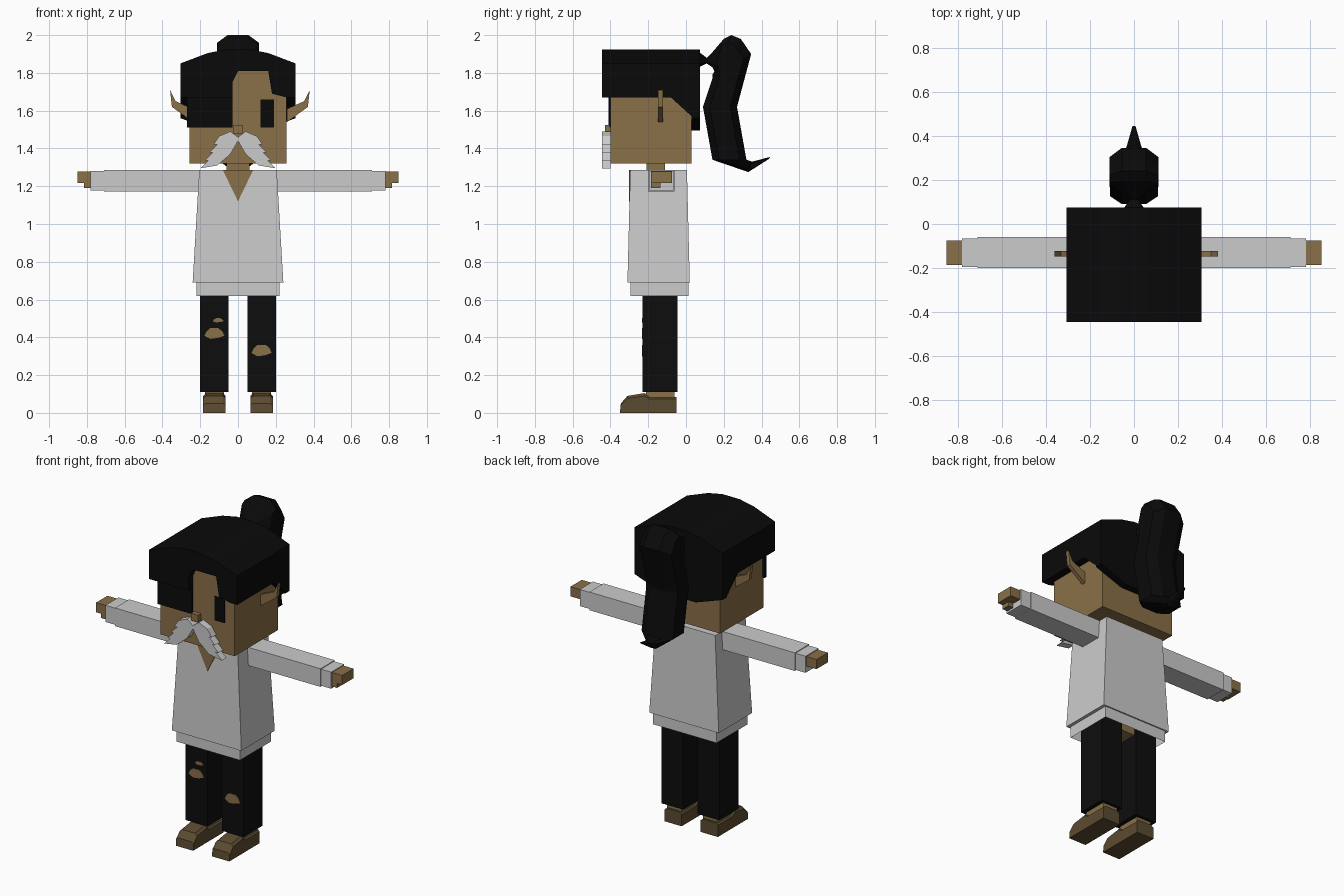
import bpy, bmesh
from math import sin, cos, tau
from mathutils import Vector

cube = bpy.data.objects.get("Cube")
if cube:
    bpy.data.objects.remove(cube)


def material(name, red, green, blue):
    mat = bpy.data.materials.new(name)
    mat.use_nodes = True
    mat.diffuse_color = (red, green, blue, 1)
    shader = next(node for node in mat.node_tree.nodes if node.type == 'BSDF_PRINCIPLED')
    shader.inputs["Base Color"].default_value = mat.diffuse_color
    shader.inputs["Roughness"].default_value = .9
    return mat


skin = material("skin brown", .255, .16, .065)
cloth = material("cloth light grey", .6, .6, .6)
black = material("hair black", .003, .003, .003)
denim = material("trouser black", .004, .004, .004)
leather = material("shoe dark brown", .105, .07, .03)


def loft(name, mat, rings, open_bottom=False):
    bm = bmesh.new()
    rows = [[bm.verts.new(point) for point in ring] for ring in rings]
    for lower, upper in zip(rows, rows[1:]):
        for i in range(len(lower)):
            bm.faces.new((lower[i - 1], lower[i], upper[i], upper[i - 1]))
    bm.faces.new(rows[-1])
    if not open_bottom:
        bm.faces.new(rows[0])
    bmesh.ops.recalc_face_normals(bm, faces=bm.faces)
    mesh = bpy.data.meshes.new(name)
    bm.to_mesh(mesh)
    bm.free()
    mesh.materials.append(mat)
    bpy.context.collection.objects.link(bpy.data.objects.new(name, mesh))


def rectangle(xs, ys, z):
    (left, right), (front, back) = xs, ys
    return [(left, front, z), (right, front, z), (right, back, z), (left, back, z)]


def box(name, mat, xs, ys, zs, open_bottom=False):
    loft(name, mat, [rectangle(xs, ys, z) for z in zs], open_bottom)


def front_prism(name, mat, outline, ys):
    loft(name, mat, [[(x, y, z) for x, z in outline] for y in ys])


def side_prism(name, mat, outline, xs):
    loft(name, mat, [[(x, y, z) for y, z in outline] for x in xs])


def around(centre, half):
    return centre - half, centre + half


def mirrored(half_outline):
    return half_outline + [(-x, z) for x, z in reversed(half_outline)]


sides = {"left": 1, "right": -1}

# Main levels of the head and hair
face_y, nape_y = -.4, .03
hair_front, hair_back = -.445, .075
hair_side, head_side = .305, .257
fringe_z, parting_z, crown_z = 1.67, 1.81, 1.85

# Head and face
box("head", skin, around(0, head_side), (face_y, nape_y), (1.32, parting_z))
box("neck", skin, around(0, .06), around(-.16, .05), (1.2, 1.33))
box("left_eye", black, around(.155, .035), around(face_y, .005), (1.51, 1.66))
box("nose", skin, around(0, .025), (-.43, face_y), (1.48, 1.525))

# Moustache outline: stepped outer edge, plain inner edge
moustache = [(0, 1.46), (.04, 1.49), (.1, 1.465)]
upper, tip = Vector((.13, 1.42)), Vector((.2, 1.295))
notch = Vector((-.02, 0))
for step in range(4):
    tooth = upper.lerp(tip, step / 3)
    moustache.append(tuple(tooth))
    if step < 3:
        moustache.append(tuple(tooth + notch))
moustache += [(.11, 1.31), (.04, 1.37), (0, 1.44)]
ear = [(.25, 1.54), (.36, 1.62), (.37, 1.71), (.34, 1.65), (.25, 1.61)]

for side, sign in sides.items():
    front_prism(side + "_moustache", cloth, [(sign * x, z) for x, z in moustache],
                (hair_front, face_y))
    front_prism(side + "_ear", skin, [(sign * x + .01, z) for x, z in ear],
                around(-.135, .012))

# Hair cap with an off-centre parting
front_prism("hair_crown", black,
            mirrored([(hair_side, parting_z), (hair_side, crown_z), (.16, 1.905), (.06, 1.925)]),
            (hair_front, hair_back))
front_prism("hair_front_right", black,
            [(-hair_side, fringe_z), (-.03, fringe_z), (-.03, 1.75), (0, parting_z),
             (-hair_side, parting_z)], (hair_front, face_y))
front_prism("hair_front_left", black,
            [(.16, parting_z), (.18, 1.69), (head_side, fringe_z), (hair_side, fringe_z),
             (hair_side, parting_z)], (hair_front, face_y))
front_prism("hair_back", black,
            mirrored([(hair_side, parting_z), (hair_side, 1.56), (.12, 1.495)]),
            (nape_y, hair_back))
for side, sign in sides.items():
    side_prism(side + "_hair_side", black,
               [(face_y, parting_z), (face_y, fringe_z), (-.08, fringe_z),
                (nape_y, 1.57), (nape_y, parting_z)],
               (sign * head_side, sign * hair_side))
box("fringe", black, (-.27, -.03), around(face_y, .01), (1.51, 1.7))

# Ponytail: matching points on its inner and outer edges, width follows depth
inner_edge = [(.07, 1.83), (.11, 1.85), (.14, 1.83), (.15, 1.81), (.15, 1.8),
              (.14, 1.79), (.14, 1.77), (.09, 1.62), (.14, 1.34), (.33, 1.275), (.44, 1.345)]
outer_edge = [(.07, 1.91), (.11, 1.88), (.14, 1.91), (.2, 1.98), (.24, 2),
              (.29, 1.98), (.345, 1.9), (.27, 1.62), (.32, 1.34), (.35, 1.33), (.445, 1.355)]
half_section = [(.5, 0), (1, .2), (1, .8), (.5, 1)]
ponytail = []
for inner, outer in zip(map(Vector, inner_edge), map(Vector, outer_edge)):
    width = min(.11, .6 * (outer - inner).length)
    ponytail.append([(across * width, *inner.lerp(outer, depth))
                     for across, depth in mirrored(half_section)])
loft("ponytail", black, ponytail)

# Shirt with neckline and open hem
shirt_top, shirt_bottom = 1.285, .69
loft("shirt", cloth, [rectangle(around(0, .24), (-.31, .02), shirt_bottom),
                      rectangle(around(0, .205), (-.295, .005), shirt_top)])
box("shirt_hem", cloth, around(0, .22), (-.295, .012), (.62, shirt_bottom), open_bottom=True)
front_prism("neckline", skin, [(-.08, shirt_top), (.08, shirt_top), (0, 1.12)],
            around(-.298, .004))
box("hips", skin, around(0, .19), around(-.135, .08), (.63, shirt_bottom))

# Arms, legs and shoes
arm_y, arm_z, leg_x, leg_y = -.13, 1.23, .125, -.137
wrist, fingertip = .78, .85
shoe = [(-.05, 0), (-.35, 0), (-.345, .05), (-.31, .09), (-.22, .105), (-.19, .085), (-.05, .085)]
shoe_slices = [(-.06, .85), (-.045, 1), (.045, 1), (.06, .85)]
for side, sign in sides.items():
    for part, start, end, radius in (("_sleeve", .19, .71, .07), ("_cuff", .7, wrist, .064)):
        box(side + part, cloth, (sign * start, sign * end),
            around(arm_y, radius), around(arm_z, radius * .81))
    box(side + "_hand", skin, (sign * wrist, sign * fingertip),
        around(arm_y, .056), around(arm_z + .017, .03))
    box(side + "_thumb", skin, (sign * wrist, sign * (wrist + .035)),
        around(arm_y - .03, .026), around(arm_z - .025, .015))
    box(side + "_trouser_leg", denim, around(sign * leg_x, .075),
        around(leg_y, .093), (.11, shirt_bottom))
    box(side + "_ankle", skin, around(sign * leg_x, .05), around(leg_y, .075), (.05, .12))
    loft(side + "_shoe", leather,
         [[(sign * leg_x + shift, y, z * height) for y, z in shoe]
          for shift, height in shoe_slices])


# Ragged tears on the trouser fronts
def tear(name, x, z, half_width, half_height, corners=8):
    outline = []
    for corner in range(corners):
        angle = tau * (corner + .5) / corners
        ragged = 1.1 if corner % 3 else .9
        outline.append((x + half_width * ragged * cos(angle),
                        z + half_height * ragged * sin(angle)))
    front_prism(name, skin, outline, around(leg_y - .094, .003))


tear("right_knee_tear", -leg_x, .42, .052, .028)
tear("right_small_tear", -.105, .49, .028, .011)
tear("left_knee_tear", leg_x, .33, .052, .03)
